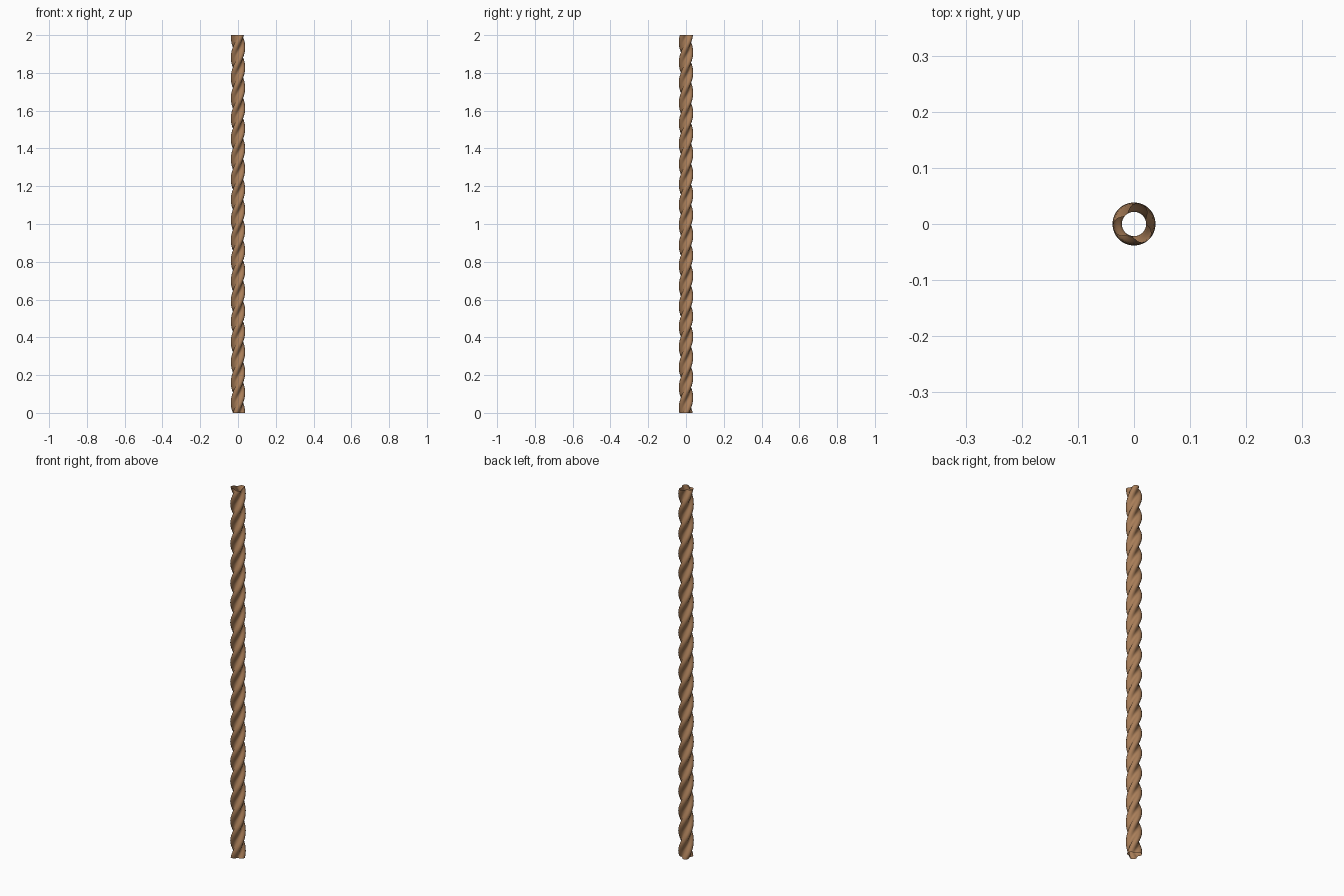
import bpy, bmesh, math

if "Cube" in bpy.data.objects:
    bpy.data.objects.remove(bpy.data.objects["Cube"])

N = 3               # strands
TURNS = 6.2         # twists over the full height
R, r = 0.0215, 0.0168
RINGS, SEG = 200, 36
H = 2.0


def lobe_radius(a):
    # outer outline of N overlapping strand circles
    w = 2 * math.pi / N
    a = (a + w / 2) % w - w / 2
    d = r * r - (R * math.sin(a)) ** 2
    return max(R * math.cos(a) + math.sqrt(max(d, 0)), 0.022)


# Hollow twisted rope skin, open at both ends
bm = bmesh.new()
prev = None
for i in range(RINGS + 1):
    t = i / RINGS
    tw = 2 * math.pi * TURNS * t
    ring = []
    for j in range(SEG):
        a = 2 * math.pi * j / SEG
        rad = lobe_radius(a)
        ring.append(bm.verts.new((rad * math.cos(a + tw), rad * math.sin(a + tw), H * t)))
    if prev:
        for j in range(SEG):
            k = (j + 1) % SEG
            bm.faces.new((prev[j], prev[k], ring[k], ring[j]))
    prev = ring

me = bpy.data.meshes.new("rope")
bm.to_mesh(me)
bm.free()
me.polygons.foreach_set("use_smooth", [True] * len(me.polygons))
rope = bpy.data.objects.new("rope", me)
bpy.context.collection.objects.link(rope)

mat = bpy.data.materials.new("rope_brown")
mat.diffuse_color = (0.40, 0.21, 0.10, 1)
mat.use_nodes = True
mat.node_tree.nodes["Principled BSDF"].inputs["Base Color"].default_value = mat.diffuse_color
me.materials.append(mat)
